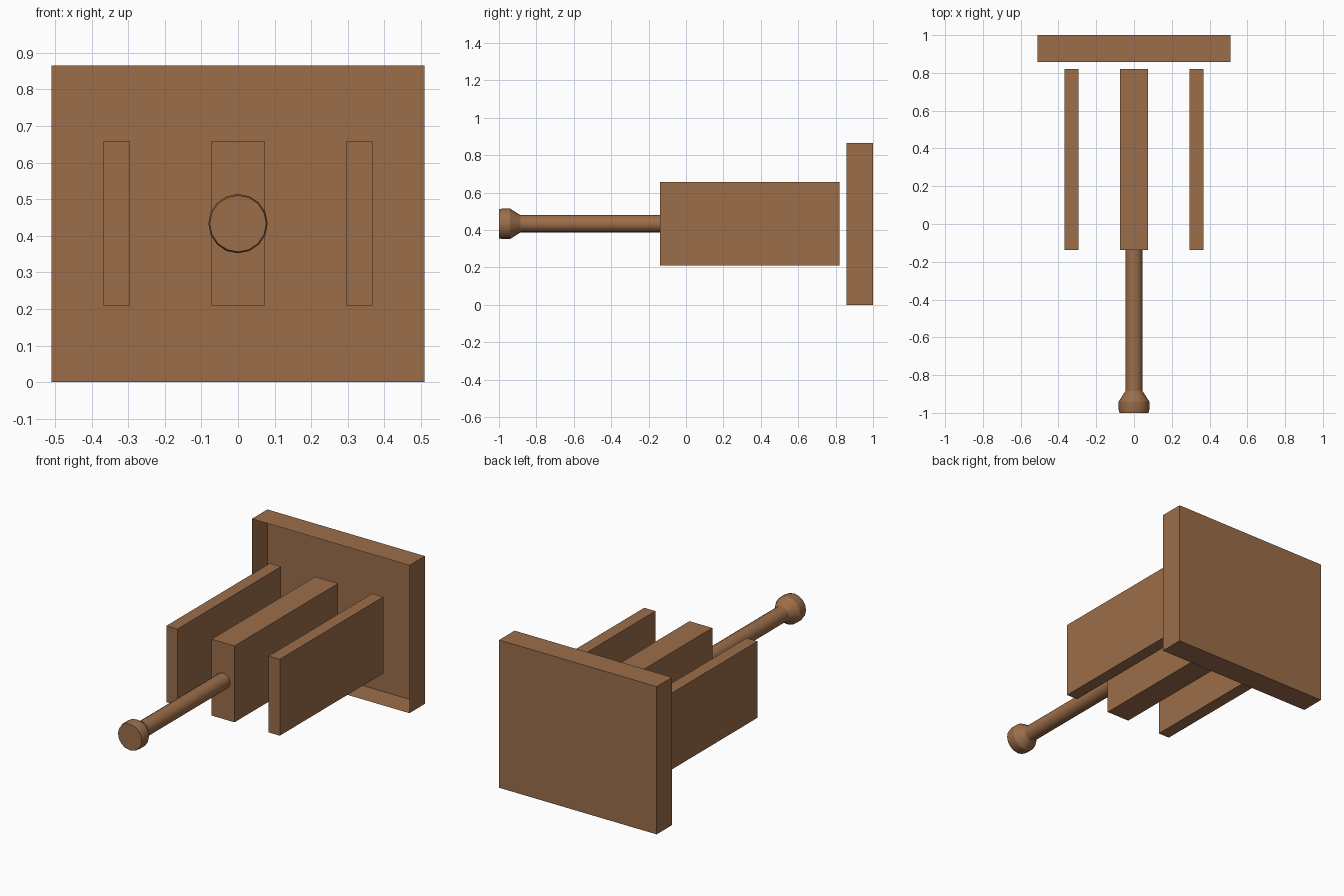
import bpy, bmesh, math

if "Cube" in bpy.data.objects:
    bpy.data.objects.remove(bpy.data.objects["Cube"])

brown = bpy.data.materials.new("brown")
brown.diffuse_color = (0.33, 0.155, 0.068, 1)
brown.use_nodes = True
brown.node_tree.nodes["Principled BSDF"].inputs["Base Color"].default_value = brown.diffuse_color


def finish(name, bm):
    mesh = bpy.data.meshes.new(name)
    bm.to_mesh(mesh)
    bm.free()
    mesh.materials.append(brown)
    obj = bpy.data.objects.new(name, mesh)
    bpy.context.collection.objects.link(obj)
    return obj


def box(name, lo, hi, open_front=False):
    bm = bmesh.new()
    bmesh.ops.create_cube(bm, size=1)
    for v in bm.verts:
        v.co = [(a + b) / 2 + c * (b - a) for a, b, c in zip(lo, hi, v.co)]
    if open_front:
        front = [f for f in bm.faces if f.normal.y < -0.9]
        bmesh.ops.delete(bm, geom=front, context='FACES_ONLY')
    return finish(name, bm)


# Back plate: a shallow shell, open towards the front
box("back_plate", (-0.51, 0.857, 0), (0.51, 1.0, 0.865), open_front=True)

# Centre block and the two side panels
box("centre_block", (-0.074, -0.138, 0.21), (0.074, 0.82, 0.657))
for side, x in (("left", -0.331), ("right", 0.331)):
    box(side + "_panel", (x - 0.036, -0.138, 0.21), (x + 0.036, 0.82, 0.657))

# Rod with flared knob, lathed along y
SIDES, ZC = 16, 0.433
profile = [(0.077, -1.0), (0.081, -0.985), (0.081, -0.94), (0.046, -0.885), (0.046, -0.138)]
bm = bmesh.new()
rings = []
for r, y in profile:
    rings.append([bm.verts.new((r * math.cos(2 * math.pi * i / SIDES), y,
                                ZC + r * math.sin(2 * math.pi * i / SIDES)))
                  for i in range(SIDES)])
for a, b in zip(rings, rings[1:]):
    for i in range(SIDES):
        j = (i + 1) % SIDES
        bm.faces.new((a[i], a[j], b[j], b[i]))
bm.faces.new(rings[0])
bmesh.ops.recalc_face_normals(bm, faces=bm.faces[:])
# Make sure the knob cap faces forward
if min(bm.faces, key=lambda f: f.calc_center_median().y).normal.y > 0:
    bmesh.ops.reverse_faces(bm, faces=bm.faces[:])
rod = finish("plunger_rod", bm)
bpy.context.view_layer.objects.active = rod
rod.select_set(True)
bpy.ops.object.shade_smooth_by_angle(angle=math.radians(30))
